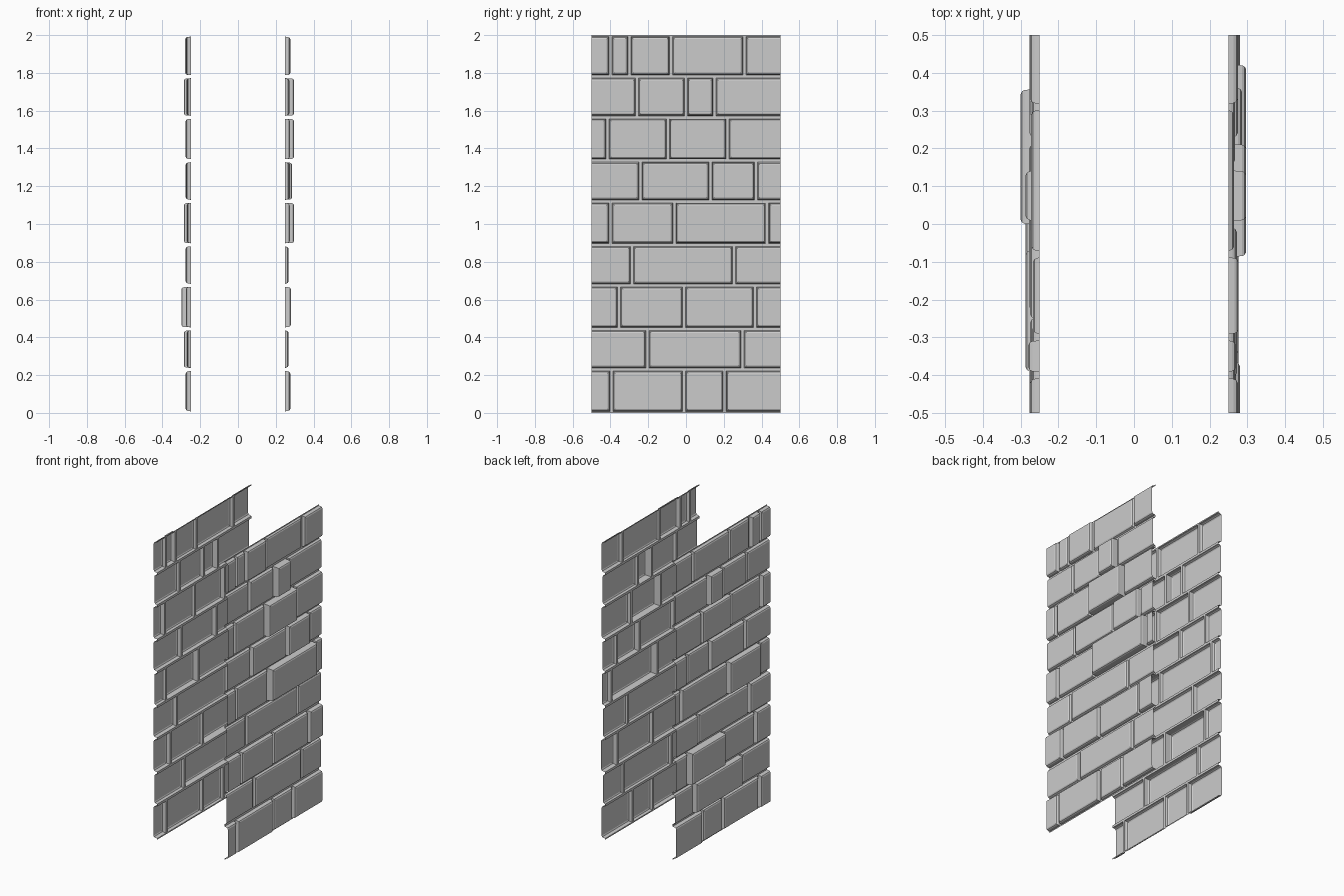
import bpy, bmesh

if "Cube" in bpy.data.objects:
    bpy.data.objects.remove(bpy.data.objects["Cube"])

# Course heights and vertical joints shared by both walls
Z = [0, .23, .445, .675, .89, 1.12, 1.335, 1.565, 1.78, 2.0]
JOINTS = [
    [-.395, -.01, .205],
    [-.205, .30],
    [-.355, -.01, .365],
    [-.285, .255],
    [-.40, -.06, .43],
    [-.24, .13, .37],
    [-.415, -.095, .22],
    [-.26, 0, .15],
    [-.40, -.30, -.08, .31],
]
# How far each stone sticks out of the mortar plane
RIGHT = [
    [.025, .027, .02, .025], [.015, .018, .015], [.03, .027, .022, .03],
    [.015, .018, .015], [.024, .02, .047, .024], [.02, .026, .036, .02],
    [.025, .022, .047, .025], [.018, .022, .047, .018],
    [.025, .02, .027, .015, .025],
]
LEFT = [
    [.027, .022, .018, .027], [.02, .037, .02], [.026, .02, .05, .026],
    [.027, .02, .027], [.02, .037, .022, .02], [.025, .027, .02, .025],
    [.027, .018, .028, .027], [.02, .025, .037, .02],
    [.025, .03, .018, .022, .025],
]


def stone(bm, side, y0, y1, z0, z1, d):
    """Open-backed bevelled stone with a flat strip of mortar around it."""
    profile = [(0, 0), (.008, 0), (.010, d - .011), (.0135, d - .004), (.021, d)]
    rings = []
    for inset, out in profile:
        a = y0 + (inset if y0 > -.5 else 0)      # wall ends are cut flush
        b = y1 - (inset if y1 < .5 else 0)
        x = side * (.25 + out)
        rings.append([bm.verts.new((x, y, z)) for y, z in (
            (a, z0 + inset), (b, z0 + inset), (b, z1 - inset), (a, z1 - inset))])
    cut = {1: y1 >= .5, 3: y0 <= -.5}            # no face on a cut end

    def face(vs):
        bm.faces.new(vs if side > 0 else vs[::-1])

    for r, s in zip(rings, rings[1:]):
        for i in range(4):
            if not cut.get(i, False):
                j = (i + 1) % 4
                face([r[i], r[j], s[j], s[i]])
    face(rings[-1])


def wall(name, side, depths):
    bm = bmesh.new()
    for row, (joints, ds) in enumerate(zip(JOINTS, depths)):
        ys = [-.5] + joints + [.5]
        for a, b, d in zip(ys, ys[1:], ds):
            stone(bm, side, a, b, Z[row], Z[row + 1], d)
    bmesh.ops.remove_doubles(bm, verts=bm.verts, dist=.0001)
    mesh = bpy.data.meshes.new(name)
    bm.to_mesh(mesh)
    bm.free()
    bpy.context.collection.objects.link(bpy.data.objects.new(name, mesh))


# Two facing skins of the stone wall
wall("right_stone_face", 1, RIGHT)
wall("left_stone_face", -1, LEFT)
